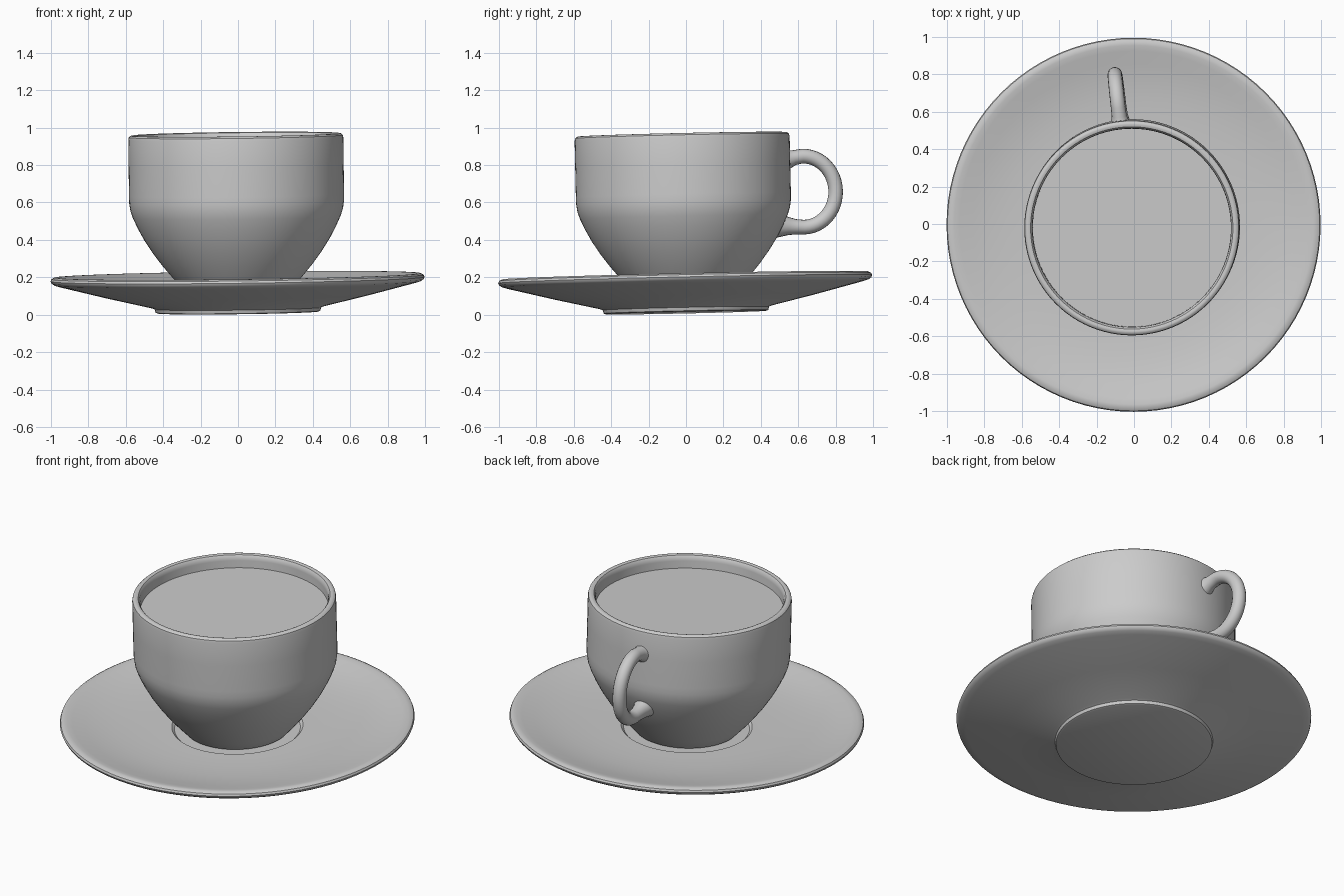
import bpy, bmesh, math
from mathutils import Matrix

if "Cube" in bpy.data.objects:
    bpy.data.objects.remove(bpy.data.objects["Cube"])

# The whole set leans very slightly
TILT = Matrix.Rotation(0.022, 4, 'X') @ Matrix.Rotation(-0.0125, 4, 'Y')


def finish(obj):
    bpy.ops.object.select_all(action='DESELECT')
    obj.select_set(True)
    bpy.context.view_layer.objects.active = obj
    bpy.ops.object.shade_smooth_by_angle(angle=math.radians(35))


def lathe(name, profile, steps=96):
    """Spin an (r, z) profile around the z axis."""
    bm = bmesh.new()
    verts = [bm.verts.new((r, 0, z)) for r, z in profile]
    edges = [bm.edges.new(pair) for pair in zip(verts, verts[1:])]
    bmesh.ops.spin(bm, geom=verts + edges, cent=(0, 0, 0), axis=(0, 0, 1),
                   angle=2 * math.pi, steps=steps)
    bmesh.ops.remove_doubles(bm, verts=bm.verts, dist=1e-4)
    bmesh.ops.recalc_face_normals(bm, faces=bm.faces)
    mesh = bpy.data.meshes.new(name)
    bm.to_mesh(mesh)
    bm.free()
    obj = bpy.data.objects.new(name, mesh)
    bpy.context.collection.objects.link(obj)
    obj.matrix_world = TILT
    finish(obj)
    return obj


# Saucer: foot, flared underside, rounded lip, dished top, recessed well
lathe("saucer", [
    (0, 0.012), (0.43, 0.012), (0.44, 0.016), (0.445, 0.034), (0.46, 0.04),
    (0.7, 0.096), (0.95, 0.159), (0.98, 0.168), (0.995, 0.178), (1.0, 0.19),
    (0.995, 0.202), (0.98, 0.21), (0.96, 0.21), (0.93, 0.204), (0.86, 0.188),
    (0.78, 0.173), (0.68, 0.161), (0.56, 0.154), (0.45, 0.152), (0.37, 0.152),
    (0.355, 0.138), (0, 0.138)])

# Cup: tapered bowl, straight wall, rounded lip and inner wall
lathe("cup", [
    (0, 0.139), (0.285, 0.139), (0.297, 0.146), (0.35, 0.205), (0.40, 0.265),
    (0.45, 0.332), (0.495, 0.402), (0.53, 0.467), (0.555, 0.522),
    (0.568, 0.56), (0.574, 0.60), (0.575, 0.64), (0.575, 0.80),
    (0.575, 0.94), (0.572, 0.955), (0.563, 0.963), (0.553, 0.965),
    (0.541, 0.961), (0.533, 0.95), (0.53, 0.93), (0.53, 0.64), (0.51, 0.54),
    (0.45, 0.41), (0.36, 0.28), (0.25, 0.2), (0, 0.18)])

# Drink surface inside the cup
lathe("drink", [(0, 0.885), (0.515, 0.885), (0.531, 0.885)])

# Handle: round loop whose ends thicken where they join the cup
path = [(0.53, 0.812, 1.75), (0.565, 0.818, 1.3), (0.60, 0.828, 1.03)]
for i in range(25):
    a = math.radians(90 - 180 * i / 24)
    path.append((0.645 + 0.175 * math.cos(a), 0.645 + 0.19 * math.sin(a), 1.0))
path += [(0.60, 0.458, 1.05), (0.56, 0.462, 1.25), (0.505, 0.468, 1.7)]

curve = bpy.data.curves.new("handle", 'CURVE')
curve.dimensions = '3D'
curve.bevel_depth = 0.039
curve.bevel_resolution = 6
curve.use_fill_caps = True
spline = curve.splines.new('POLY')
spline.points.add(len(path) - 1)
for point, (r, z, width) in zip(spline.points, path):
    point.co = (0, r, z, 1)
    point.radius = width
handle = bpy.data.objects.new("handle", curve)
bpy.context.collection.objects.link(handle)
handle.matrix_world = TILT @ Matrix.Rotation(math.radians(6.6), 4, 'Z')
bpy.ops.object.select_all(action='DESELECT')
handle.select_set(True)
bpy.context.view_layer.objects.active = handle
bpy.ops.object.convert(target='MESH')
finish(bpy.context.view_layer.objects.active)
